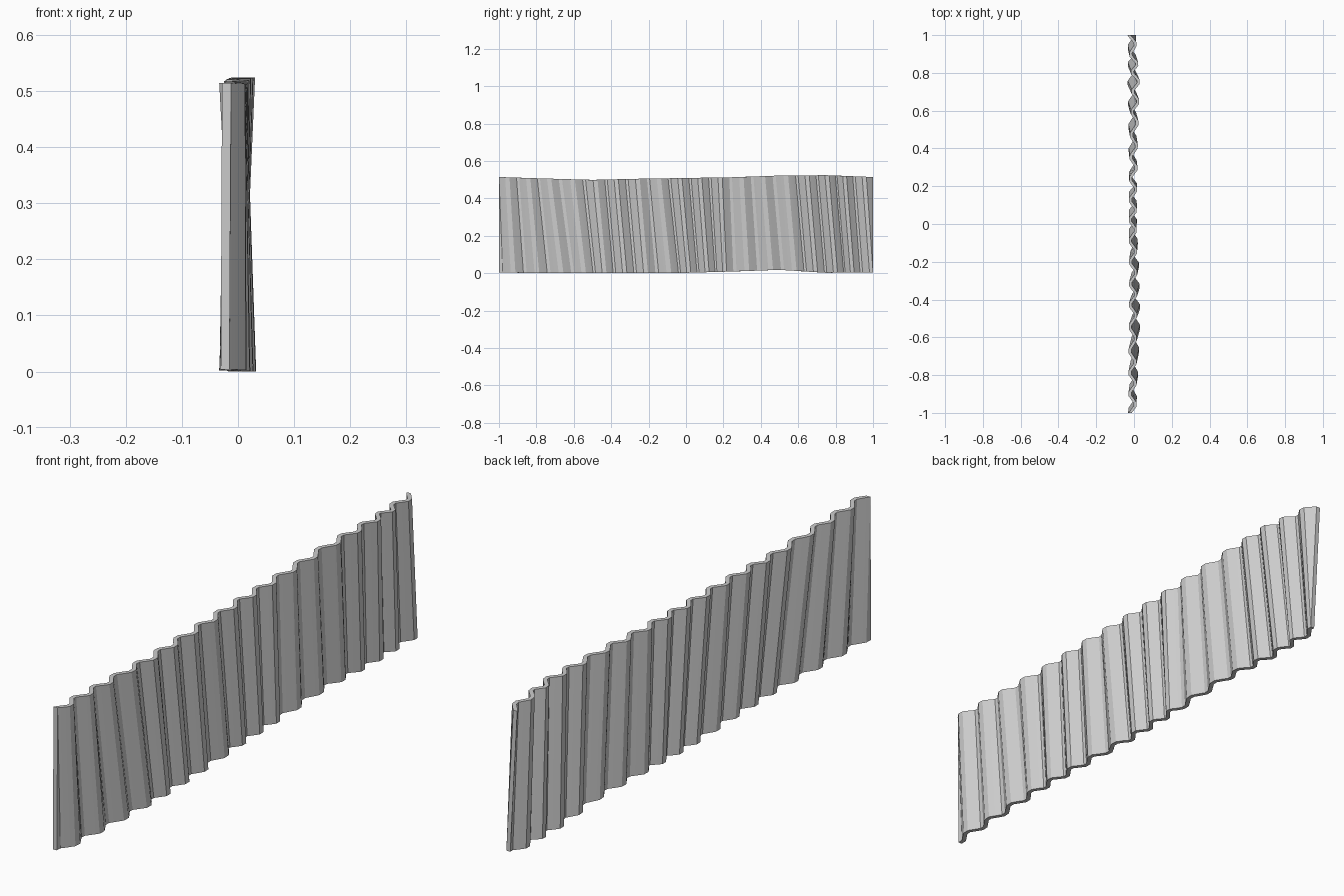
import bpy, bmesh, math

if "Cube" in bpy.data.objects:
    bpy.data.objects.remove(bpy.data.objects["Cube"])

# Positions of each falling flank along the top and bottom edges
FLANK_TOP = [-1.15, -1.04, -.927, -.816, -.704, -.575, -.455, -.346, -.23, -.117, -.005,
             .10, .21, .325, .44, .565, .675, .78, .87, .98, 1.09]
FLANK_BOT = [-1.15, -1.02, -.892, -.765, -.635, -.517, -.41, -.30, -.187, -.06, .04,
             .137, .23, .357, .485, .61, .72, .826, .91, 1.02, 1.13]
PHASE = list(range(len(FLANK_TOP)))
KEYS = [-1, -.75, -.5, -.25, 0, .25, .5, .75, 1]
# Slow meander in x and height of each edge
EDGES = [
    (FLANK_BOT, [-.010, .003, .013, .007, -.006, -.006, -.008, -.013, -.012],
     [.005, .001, .001, .001, .003, .010, .019, .003, .006]),
    (FLANK_TOP, [-.008, -.008, -.006, -.004, -.007, -.004, .001, .010, -.012],
     [.515, .507, .500, .506, .510, .514, .523, .525, .515]),
]
AMP, THICK, STEPS = 0.0135, 0.015, 6


def interp(v, xs, ys):
    for i in range(len(xs) - 1):
        if v <= xs[i + 1] or i == len(xs) - 2:
            t = (v - xs[i]) / (xs[i + 1] - xs[i])
            return ys[i] + t * (ys[i + 1] - ys[i])


def wave(y, flanks, meander):
    u = interp(y, flanks, PHASE)
    s = -math.sin(2 * math.pi * u) / math.sin(math.pi / 3)
    return AMP * max(-1, min(1, s)) + interp(y, KEYS, meander)


def edge_points(edge, side):
    flanks, meander, height = edge
    pts = []
    for k in range((len(flanks) - 1) * STEPS + 1):
        y = max(-1, min(1, interp(k / STEPS, PHASE, flanks)))
        d = 0.01
        slope = (wave(y + d, flanks, meander) - wave(y - d, flanks, meander)) / (2 * d)
        n = math.hypot(1, slope)
        off = side * THICK / 2
        x = wave(y, flanks, meander) + off / n
        y2 = y - off * slope / n
        if abs(y) == 1:
            x, y2 = wave(y, flanks, meander) + off * n, y
        pts.append((x, max(-1, min(1, y2)), interp(y, KEYS, height)))
    return pts


# Corrugated sheet: four edge lines lofted into a closed strip
bm = bmesh.new()
loops = [edge_points(EDGES[0], 1), edge_points(EDGES[1], 1),
         edge_points(EDGES[1], -1), edge_points(EDGES[0], -1)]
rows = [[bm.verts.new(p) for p in ring] for ring in zip(*loops)]
rows = [r for i, r in enumerate(rows)
        if i == 0 or any((a.co - b.co).length > 1e-5 for a, b in zip(r, rows[i - 1]))]
for a, b in zip(rows, rows[1:]):
    for j in range(4):
        k = (j + 1) % 4
        bm.faces.new((a[j], b[j], b[k], a[k]))
bm.faces.new(rows[0])
bm.faces.new(rows[-1][::-1])
loose = [v for v in bm.verts if not v.link_faces]
bmesh.ops.delete(bm, geom=loose, context='VERTS')
bmesh.ops.remove_doubles(bm, verts=bm.verts, dist=1e-5)
bmesh.ops.recalc_face_normals(bm, faces=bm.faces)
low = min(v.co.z for v in bm.verts)
for v in bm.verts:
    v.co.z -= low

mesh = bpy.data.meshes.new("corrugated_sheet")
bm.to_mesh(mesh)
bm.free()
sheet = bpy.data.objects.new("corrugated_sheet", mesh)
bpy.context.collection.objects.link(sheet)
bpy.context.view_layer.objects.active = sheet
sheet.select_set(True)
bpy.ops.object.shade_smooth_by_angle(angle=math.radians(30))
